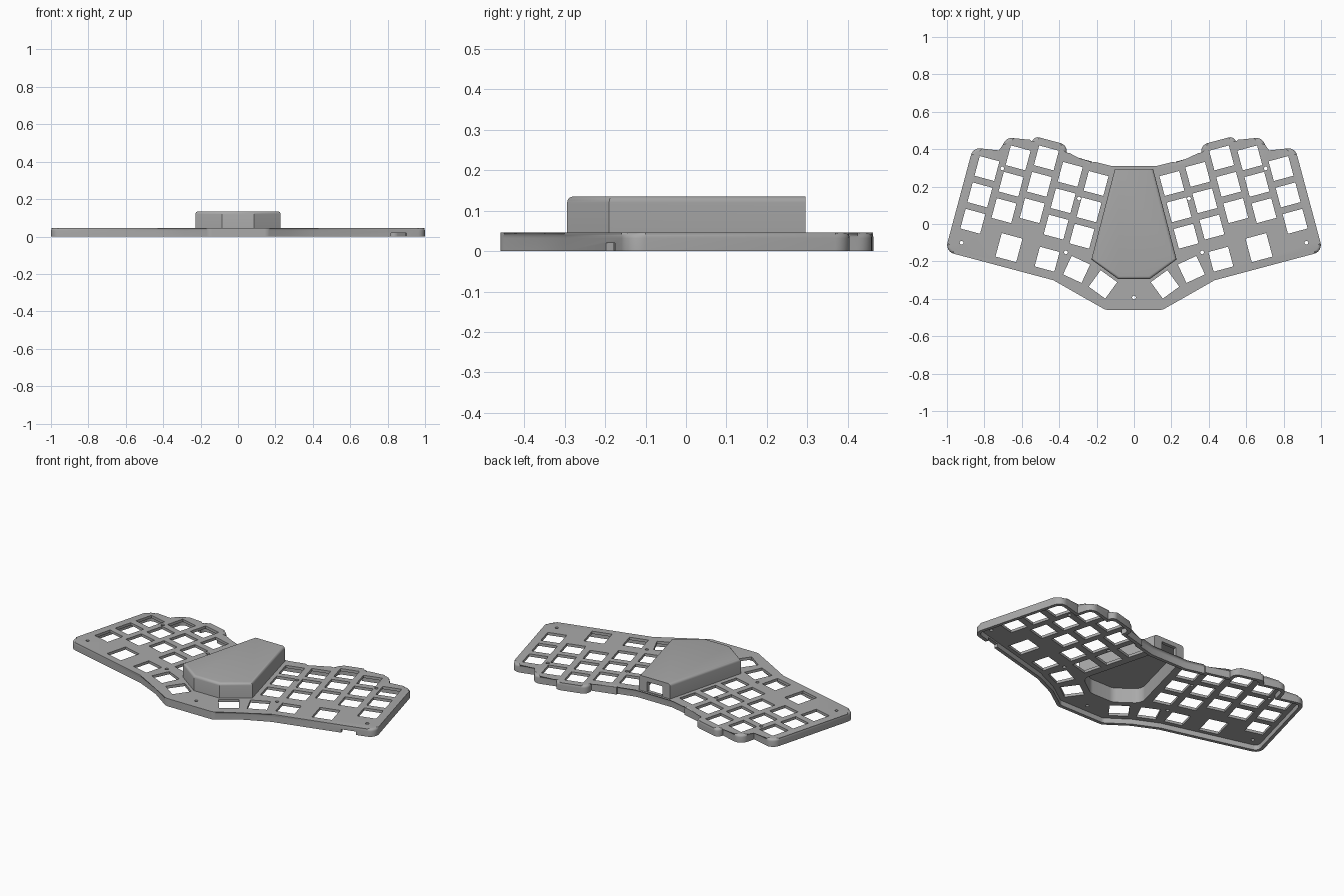
import bpy, bmesh
from math import sin, cos, tan, radians, pi
from mathutils import Vector

if "Cube" in bpy.data.objects:
    bpy.data.objects.remove(bpy.data.objects["Cube"])

TILT = radians(15)      # splay of each half
CASE_H, PLATE_Z, WALL = 0.046, 0.03, 0.02
KEY, PITCH = 0.109, 0.146

grey = bpy.data.materials.new("case_grey")
grey.use_nodes = True
colour = (0.40, 0.40, 0.40, 1)
grey.diffuse_color = colour
grey.node_tree.nodes["Principled BSDF"].inputs["Base Color"].default_value = colour


def tilted(u, v):
    """Point in the splayed frame of the left half, in model space."""
    return Vector((u * cos(TILT) - v * sin(TILT), u * sin(TILT) + v * cos(TILT)))


def mirrored(half):
    """Close a half outline, given counterclockwise, across x = 0."""
    return half + [Vector((-p.x, p.y)) for p in reversed(half)]


def corners(pts):
    for i, p in enumerate(pts):
        a, b = p - pts[i - 1], pts[(i + 1) % len(pts)] - p
        yield p, a, b, a.normalized(), b.normalized()


def inset(pts, d):
    out = []
    for p, a, b, da, db in corners(pts):
        na, nb = Vector((-da.y, da.x)), Vector((-db.y, db.x))
        out.append(p + (na + nb) * d / (1 + na.dot(nb)))
    return out


def rounded(pts, radius, steps=6):
    """Round the convex corners of a counterclockwise outline."""
    out = []
    for p, a, b, da, db in corners(pts):
        turn = da.angle(db)
        r = min(radius, 0.8 * min(a.length, b.length) / tan(turn / 2))
        if da.cross(db) <= 0 or r < 0.02:
            out.append(p)
            continue
        start = p - da * r * tan(turn / 2)
        centre = start + Vector((-da.y, da.x)) * r
        arm = start - centre
        for k in range(steps + 1):
            t = turn * k / steps
            out.append(centre + Vector((arm.x * cos(t) - arm.y * sin(t),
                                        arm.x * sin(t) + arm.y * cos(t))))
    return out


def prism(bm, pts, z0, z1):
    low = [bm.verts.new((p.x, p.y, z0)) for p in pts]
    top = [bm.verts.new((p.x, p.y, z1)) for p in pts]
    bm.faces.new(low[::-1])
    cap = bm.faces.new(top)
    for i in range(len(pts)):
        bm.faces.new((low[i - 1], low[i], top[i], top[i - 1]))
    return cap


def rect(centre, w, h, angle):
    x, y = Vector((cos(angle), sin(angle))), Vector((-sin(angle), cos(angle)))
    return [centre + x * w * i / 2 + y * h * j / 2
            for i, j in ((-1, -1), (1, -1), (1, 1), (-1, 1))]


def finish(bm, name):
    bmesh.ops.recalc_face_normals(bm, faces=bm.faces)
    mesh = bpy.data.meshes.new(name)
    bm.to_mesh(mesh)
    bm.free()
    obj = bpy.data.objects.new(name, mesh)
    mesh.materials.append(grey)
    bpy.context.collection.objects.link(obj)
    return obj


def solid(name, pts, z0, z1, fillet=0, keep=lambda e: True):
    bm = bmesh.new()
    cap = prism(bm, pts, z0, z1)
    if fillet:
        edges = [e for e in cap.edges if keep(e)]
        bmesh.ops.bevel(bm, geom=edges, offset=fillet, segments=4,
                        profile=0.5, affect='EDGES')
    return finish(bm, name)


def carve(obj, cutter):
    cutter.hide_render = True
    mod = obj.modifiers.new("cut", 'BOOLEAN')
    mod.operation, mod.solver, mod.object = 'DIFFERENCE', 'EXACT', cutter
    bpy.ops.object.select_all(action='DESELECT')
    bpy.context.view_layer.objects.active = obj
    obj.select_set(True)
    bpy.ops.object.modifier_apply(modifier=mod.name)
    bpy.data.objects.remove(cutter)


# Key columns, from the middle outwards: centre u and v of the top key
columns = [(0.252 + PITCH * k, v) for k, v in
           enumerate((0.157, 0.168, 0.220, 0.181, 0.083))]
EDGE = 0.096            # key centre to case edge
(u5, v5), (u4, v4), (u3, v3), (u2, v2), (u1, v1) = columns

# Case outline: front edge, outer edge, then the stepped back edge
half = [Vector((0.155, -0.459)), Vector((0.285, -0.368)), Vector((0.43, -0.301))]
steps = [(0.9375, -0.403), (0.9375, v1 + EDGE),
         (u2 + EDGE, v1 + EDGE), (u2 + EDGE, v2 + EDGE),
         (u3 + EDGE, v2 + EDGE), (u3 + EDGE, v3 + EDGE),
         (u3 - EDGE, v3 + EDGE), (u3 - EDGE, v4 + EDGE),
         (u4 - EDGE, v4 + EDGE), (u4 - EDGE, v5 + EDGE)]
half += [tilted(u, v) for u, v in steps] + [Vector((0.118, 0.295))]
outline = mirrored(half)
case = solid("keyboard_case", rounded(outline, 0.048), 0, CASE_H, 0.014)
carve(case, solid("case_hollow", rounded(inset(outline, WALL), 0.03), -0.1, PLATE_Z))

# Controller housing outline and its hollow
cover = mirrored([Vector((0.085, -0.294)), Vector((0.228, -0.19)), Vector((0.102, 0.295))])
hollow = rounded(inset(cover, WALL), 0.06)

# Openings through the plate
bm = bmesh.new()
keys = [(tilted(u, v - PITCH * row), KEY, KEY, TILT)
        for u, v in columns for row in range(3)]
keys += [(tilted(0.613, -0.295), 0.115, 0.13, TILT),
         (tilted(0.40, -0.302), KEY, KEY, TILT),
         (Vector((0.307, -0.243)), KEY, KEY, radians(25)),
         (Vector((0.166, -0.323)), KEY, KEY, radians(36))]
for centre, w, h, angle in keys:
    for side in (1, -1):
        prism(bm, rect(Vector((centre.x * side, centre.y)), w, h, angle * side), -0.1, 0.2)

# Screw holes
screws = [(0.922, -0.10), (0.704, 0.297), (0.294, 0.136), (0.364, -0.152)]
for x, y in screws + [(-x, y) for x, y in screws] + [(0, -0.393)]:
    ring = [Vector((x + 0.01 * cos(a * pi / 8), y + 0.01 * sin(a * pi / 8)))
            for a in range(16)]
    prism(bm, ring, -0.1, 0.2)

# Cable notch in the front wall of the left half, and the housing opening
prism(bm, rect(tilted(0.782, -0.40), 0.085, 0.06, TILT), -0.1, 0.02)
prism(bm, hollow, -0.1, 0.2)
carve(case, finish(bm, "openings"))

# Controller housing, with a port in its back wall
housing = solid("controller_housing", cover, PLATE_Z, 0.135, 0.015,
                lambda e: min(v.co.y for v in e.verts) < 0.29)
carve(housing, solid("housing_hollow", hollow, -0.1, 0.118))
port = rect(Vector((0, 0.29)), 0.1, 0.08, 0)
carve(housing, solid("port_opening", port, 0.05, 0.108))

# Smooth fillets, sharp edges
bpy.ops.object.select_all(action='DESELECT')
for obj in (case, housing):
    obj.select_set(True)
bpy.context.view_layer.objects.active = case
bpy.ops.object.shade_smooth_by_angle(angle=radians(30))
